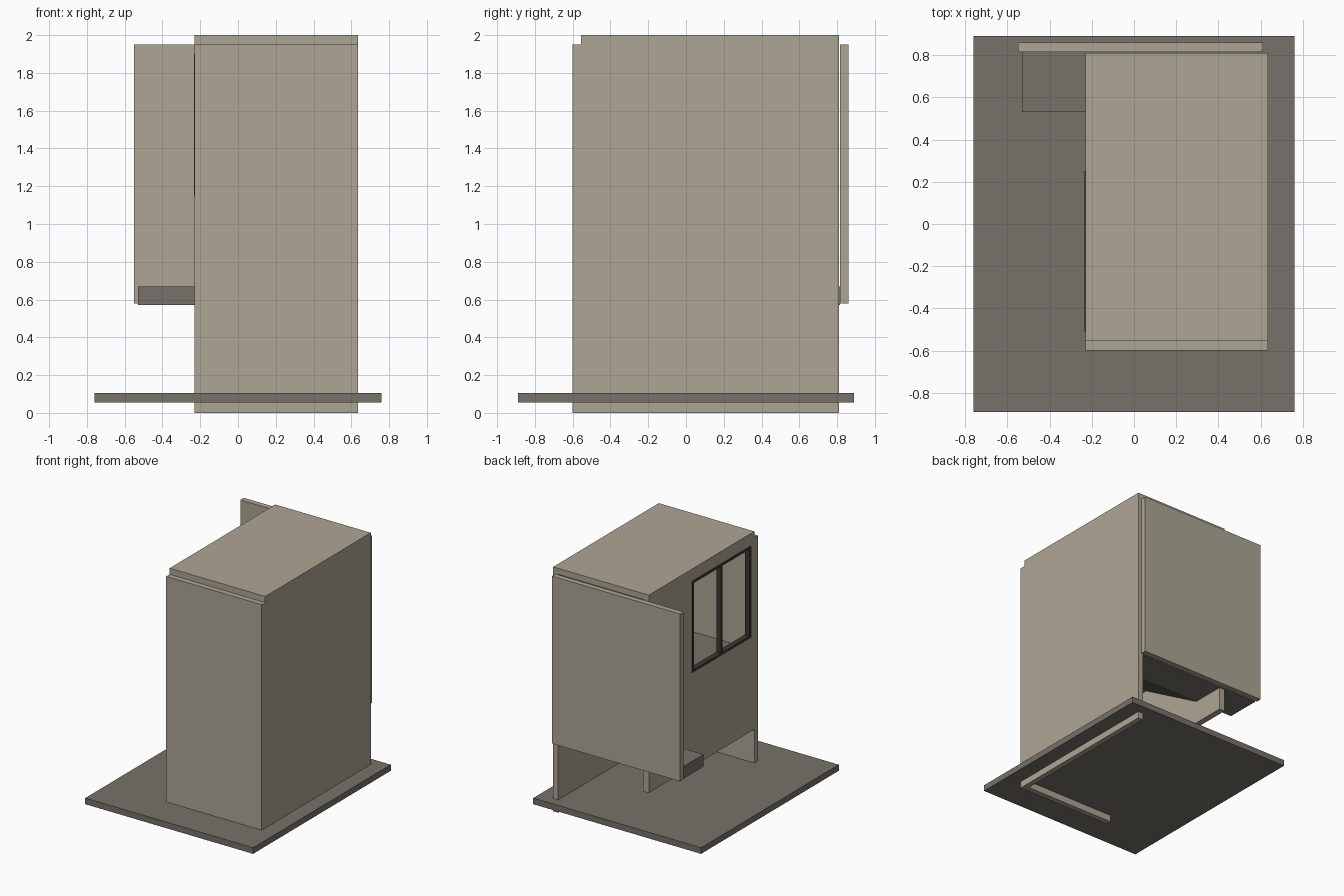
import bpy

if "Cube" in bpy.data.objects:
    bpy.data.objects.remove(bpy.data.objects["Cube"])


def material(name, rgb):
    m = bpy.data.materials.new(name)
    m.diffuse_color = (*[(c / 255) ** 2.2 for c in rgb], 1)
    m.use_nodes = True
    m.node_tree.nodes["Principled BSDF"].inputs["Base Color"].default_value = m.diffuse_color
    return m


PLASTER = material("warm_plaster", (172, 164, 147))
CONCRETE = material("dark_concrete", (118, 113, 105))
FRAME = material("dark_frame", (62, 59, 54))


def box(name, x, y, z, mat):
    """Box spanning the given (min, max) ranges."""
    bpy.ops.mesh.primitive_cube_add(size=1)
    ob = bpy.context.object
    ob.name = name
    ob.location = [(a + b) / 2 for a, b in (x, y, z)]
    ob.scale = [b - a for a, b in (x, y, z)]
    bpy.ops.object.transform_apply(location=True, rotation=False, scale=True)
    ob.data.materials.append(mat)
    return ob


# Ground slab
box("ground_slab", (-0.76, 0.76), (-0.89, 0.89), (0.055, 0.105), CONCRETE)

# Outer shell
box("front_wall", (-0.23, 0.635), (-0.6, -0.555), (0, 1.95), PLASTER)
box("right_wall", (0.59, 0.635), (-0.555, 0.81), (0, 1.95), PLASTER)
box("back_wall", (-0.55, 0.61), (0.815, 0.86), (0.58, 1.95), PLASTER)
box("roof", (-0.23, 0.635), (-0.555, 0.81), (1.95, 2.0), PLASTER)

# Left wall, raised off the ground, assembled around the window opening
X = (-0.23, -0.18)
Y0, Y1, Z0, Z1 = -0.51, 0.25, 1.15, 1.9
box("left_wall_below_window", X, (-0.555, 0.81), (0.38, Z0), PLASTER)
box("left_wall_above_window", X, (-0.555, 0.81), (Z1, 1.95), PLASTER)
box("left_wall_front_pier", X, (-0.555, Y0), (Z0, Z1), PLASTER)
box("left_wall_back_pier", X, (Y1, 0.81), (Z0, Z1), PLASTER)

# Window frame and mullion
FX, T = (-0.234, -0.19), 0.02
box("window_sill", FX, (Y0, Y1), (Z0, Z0 + T), FRAME)
box("window_head", FX, (Y0, Y1), (Z1 - T, Z1), FRAME)
mid = (Y0 + Y1) / 2
for name, y in (("front_jamb", Y0 + T / 2), ("back_jamb", Y1 - T / 2), ("mullion", mid)):
    box("window_" + name, FX, (y - T / 2, y + T / 2), (Z0 + T, Z1 - T), FRAME)

# Entry landing that projects past the left wall
box("entry_landing_slab", (-0.53, 0.59), (0.53, 0.815), (0.57, 0.635), CONCRETE)
box("entry_landing_finish", (-0.53, 0.59), (0.53, 0.815), (0.635, 0.67), CONCRETE)

# Stair flight rising to the front: stepped top, sloped underside
N, RUN, RISE = 6, 0.1, 0.06
profile = [(0.53, 0.57), (0.53, 0.67)]
for i in range(N):
    y, z = 0.53 - i * RUN, 0.67 + (i + 1) * RISE
    profile += [(y, z), (y - RUN, z)]
profile.append((0.53 - N * RUN, 0.57 + N * RISE))
n = len(profile)
verts = [(x, y, z) for x in (-0.18, 0.59) for y, z in profile]
faces = [tuple(range(n)), tuple(reversed(range(n, 2 * n)))]
faces += [(i, i + n, (i + 1) % n + n, (i + 1) % n) for i in range(n)]
mesh = bpy.data.meshes.new("stair_flight")
mesh.from_pydata(verts, [], faces)
mesh.materials.append(CONCRETE)
stair = bpy.data.objects.new("stair_flight", mesh)
bpy.context.collection.objects.link(stair)
bpy.context.view_layer.objects.active = stair
bpy.ops.object.select_all(action='DESELECT')
stair.select_set(True)
bpy.ops.object.mode_set(mode='EDIT')
bpy.ops.mesh.select_all(action='SELECT')
bpy.ops.mesh.normals_make_consistent(inside=False)
bpy.ops.object.mode_set(mode='OBJECT')

# Upper landing at the front
top = 0.67 + N * RISE
box("upper_landing", (-0.18, 0.59), (-0.555, 0.53 - N * RUN), (top - 0.1, top), CONCRETE)
